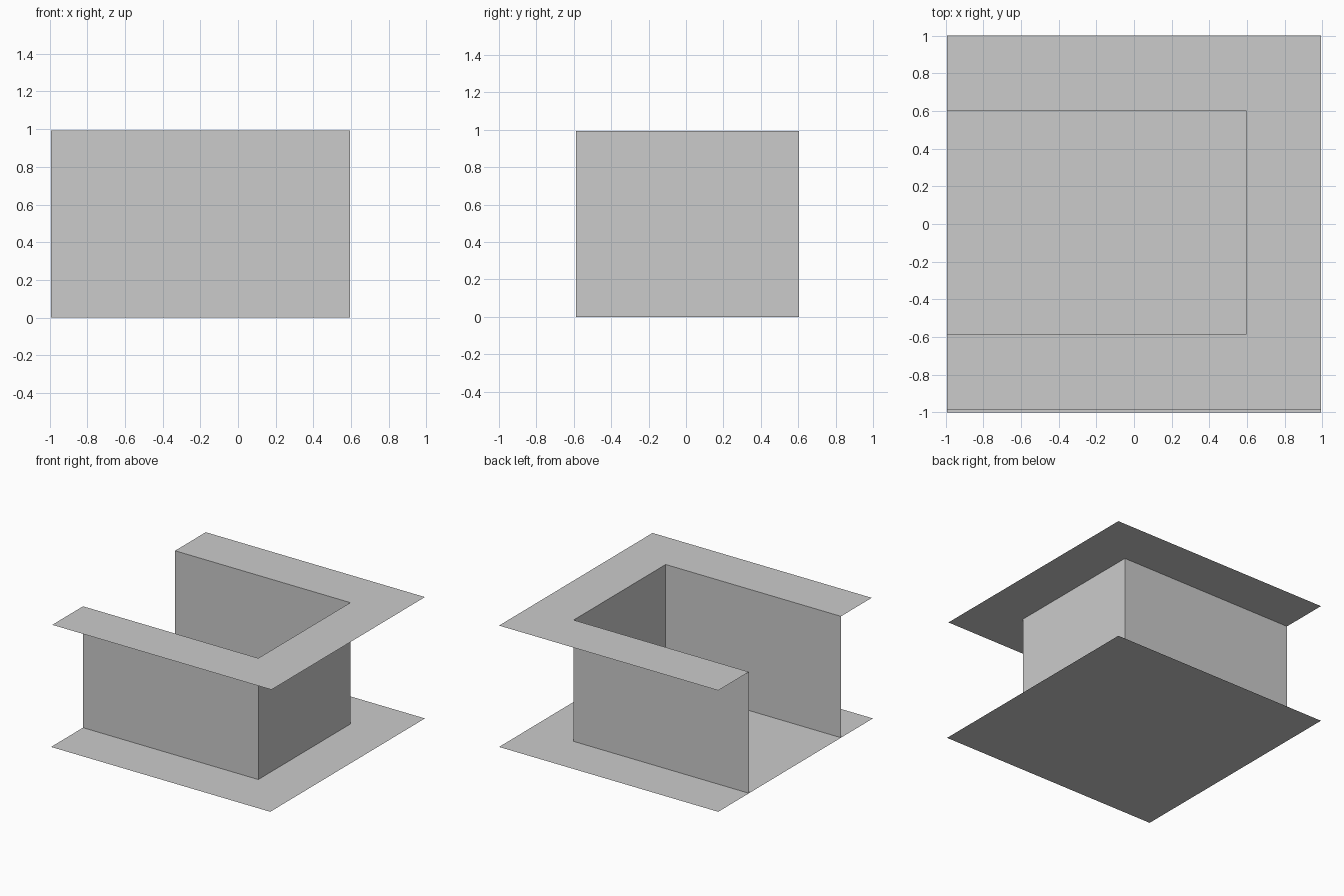
import bpy, bmesh

if "Cube" in bpy.data.objects:
    bpy.data.objects.remove(bpy.data.objects["Cube"])

X, IN_X = 0.992, 0.595          # outer half width, inner wall x
FRONT, BACK = -0.984, 1.0       # top flange extent in y
IN_F, IN_B = -0.587, 0.603      # wall positions in y
H = 0.993


def finish(bm, name):
    mesh = bpy.data.meshes.new(name)
    bm.to_mesh(mesh)
    bm.free()
    obj = bpy.data.objects.new(name, mesh)
    bpy.context.collection.objects.link(obj)
    return obj


def flat_sheet(name, outline, z):
    """One upward-facing polygon from an xy outline."""
    bm = bmesh.new()
    bm.faces.new([bm.verts.new((x, y, z)) for x, y in outline])
    return finish(bm, name)


def wall_sheet(name, path, height):
    """Open path in xy raised into thin walls."""
    bm = bmesh.new()
    vs = [bm.verts.new((x, y, 0)) for x, y in path]
    edges = [bm.edges.new(pair) for pair in zip(vs, vs[1:])]
    new = bmesh.ops.extrude_edge_only(bm, edges=edges)["geom"]
    top = [v for v in new if isinstance(v, bmesh.types.BMVert)]
    bmesh.ops.translate(bm, verts=top, vec=(0, 0, height))
    bmesh.ops.recalc_face_normals(bm, faces=bm.faces)
    return finish(bm, name)


# U-shaped path shared by the walls and the flange opening, open towards -x
u_path = [(-X, IN_F), (IN_X, IN_F), (IN_X, IN_B), (-X, IN_B)]

# Base plate, reaching slightly further forward than the flange
flat_sheet("base_plate", [(-X, -1), (X, -1), (X, BACK), (-X, BACK)], 0)

# Three upright walls
wall_sheet("walls", u_path, H)

# U-shaped top flange around the opening
flat_sheet("top_flange",
           [(-X, FRONT), (X, FRONT), (X, BACK), (-X, BACK)] + u_path[::-1], H)
